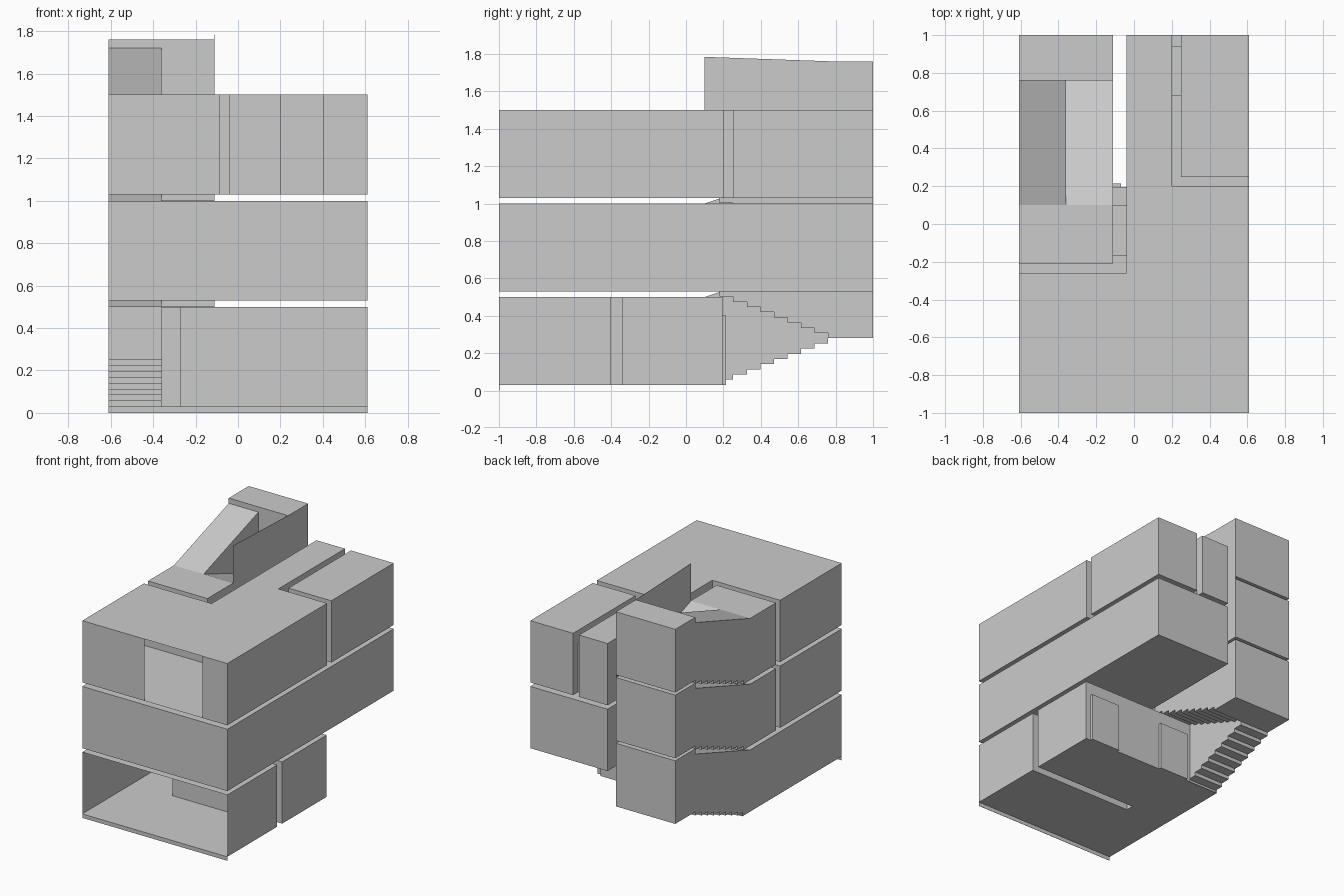
import bpy

cube = bpy.data.objects.get("Cube")
if cube:
    bpy.data.objects.remove(cube)

grey = bpy.data.materials.new("plain_grey")
grey.use_nodes = True
colour = (0.6, 0.6, 0.6, 1)
grey.diffuse_color = colour
grey.node_tree.nodes["Principled BSDF"].inputs["Base Color"].default_value = colour


def shell(name, profile, low, high, axis="z", skip=()):
    """Thin-walled prism from a counter-clockwise profile; skipped edges stay open."""
    n = len(profile)
    place = (lambda u, v, w: (u, v, w)) if axis == "z" else (lambda u, v, w: (w, u, v))
    verts = [place(u, v, w) for w in (low, high) for u, v in profile]
    faces = [list(range(n))[::-1], list(range(n, 2 * n))]
    for i in range(n):
        if i not in skip:
            j = (i + 1) % n
            faces.append([i, j, n + j, n + i])
    mesh = bpy.data.meshes.new(name)
    mesh.from_pydata(verts, [], faces)
    mesh.materials.append(grey)
    obj = bpy.data.objects.new(name, mesh)
    bpy.context.collection.objects.link(obj)
    return obj


def box(name, x0, x1, y0, y1, z0, z1, skip=()):
    return shell(name, [(x0, y0), (x1, y0), (x1, y1), (x0, y1)], z0, z1, skip=skip)


W = 0.61              # half width of the building
MID, SIDE = -0.36, -0.11   # stair divider and stair side wall
SLOT = -0.04          # side of the rooms facing the stairs
PITCH, ROOM, DOOR = 0.5, 0.47, 0.37
BASE = [0.03 + PITCH * k for k in range(3)]
LAND, START, NEAR = 0.76, 0.18, 0.1
STEPS, RISE = 9, 0.25


def steps(z, direction):
    """Stepped underside running from the storey to the landing."""
    pts = []
    for i in range(STEPS):
        y = START + (LAND - START) * i / (STEPS - 1)
        for j in (i, i + 1):
            pts.append((y, z + direction * RISE * j / STEPS))
    return pts


# Ground room: open front, slot cut in from the left, open to the stairs
z = BASE[0]
shell("ground_room", [(-W, -1), (W, -1), (W, -0.4), (-0.27, -0.4), (-0.27, -0.34),
                      (W, -0.34), (W, 0.195), (MID, 0.195), (-W, 0.195)],
      z, z + ROOM, skip=(0, 7))
box("front_lip", -W, W, -1, -0.998, 0, z)
for name, x in (("back_door_left", 0.32), ("back_door_right", -0.32)):
    box(name, x, x + 0.25, 0.195, 0.215, z, z + DOOR)

# Middle room
z = BASE[1]
shell("middle_room", [(-W, -1), (W, -1), (W, 1), (SLOT, 1), (SLOT, -0.26), (-W, -0.26)],
      z, z + ROOM)

# Upper room with a wide front opening, and the separate corner room
z = BASE[2]
shell("upper_room", [(-W, -1), (-0.085, -1), (0.4, -1), (W, -1), (W, 0.2), (0.2, 0.2),
                     (0.2, 1), (SLOT, 1), (SLOT, -0.26), (-W, -0.26)],
      z, z + ROOM, skip=(1,))
box("corner_room", 0.25, W, 0.25, 1, z, z + ROOM)
box("corner_room_passage", 0.2, 0.25, 0.68, 0.94, z, z + DOOR)

# Stair tower, storey by storey
for k, z in enumerate(BASE):
    tag = ("lower", "middle", "upper")[k]
    profile = [(NEAR, z)] + steps(z, 1) + [(LAND, z + 0.69), (NEAR, z + ROOM)]
    last = len(profile) - 1
    shell(tag + "_first_flight", profile, -W, MID, "x", skip=(last, last - 2))
    box(tag + "_landing", -W, SIDE, LAND, 1, z + RISE, z + 0.73)
    if k < 2:
        top = z + PITCH
        profile = [(NEAR, top)] + steps(top, -1) + [(LAND, z + 0.73), (NEAR, top + ROOM)]
        shell(tag + "_second_flight", profile, MID, SIDE, "x", skip=(last, last - 2))
    if k > 0:
        box(tag + "_lobby", -W, SIDE, -0.21, NEAR, z, z + ROOM, skip=(2,))
        box(tag + "_lobby_passage", SIDE, SLOT, -0.17, NEAR, z, z + DOOR)

# Thin side wall rising above the last flight
shell("stair_side_wall", [(NEAR, 1.49), (LAND, 1.25), (1, 1.25), (1, 1.76), (0.78, 1.76),
                          (NEAR, 1.784)], SIDE - 0.002, SIDE, "x")
